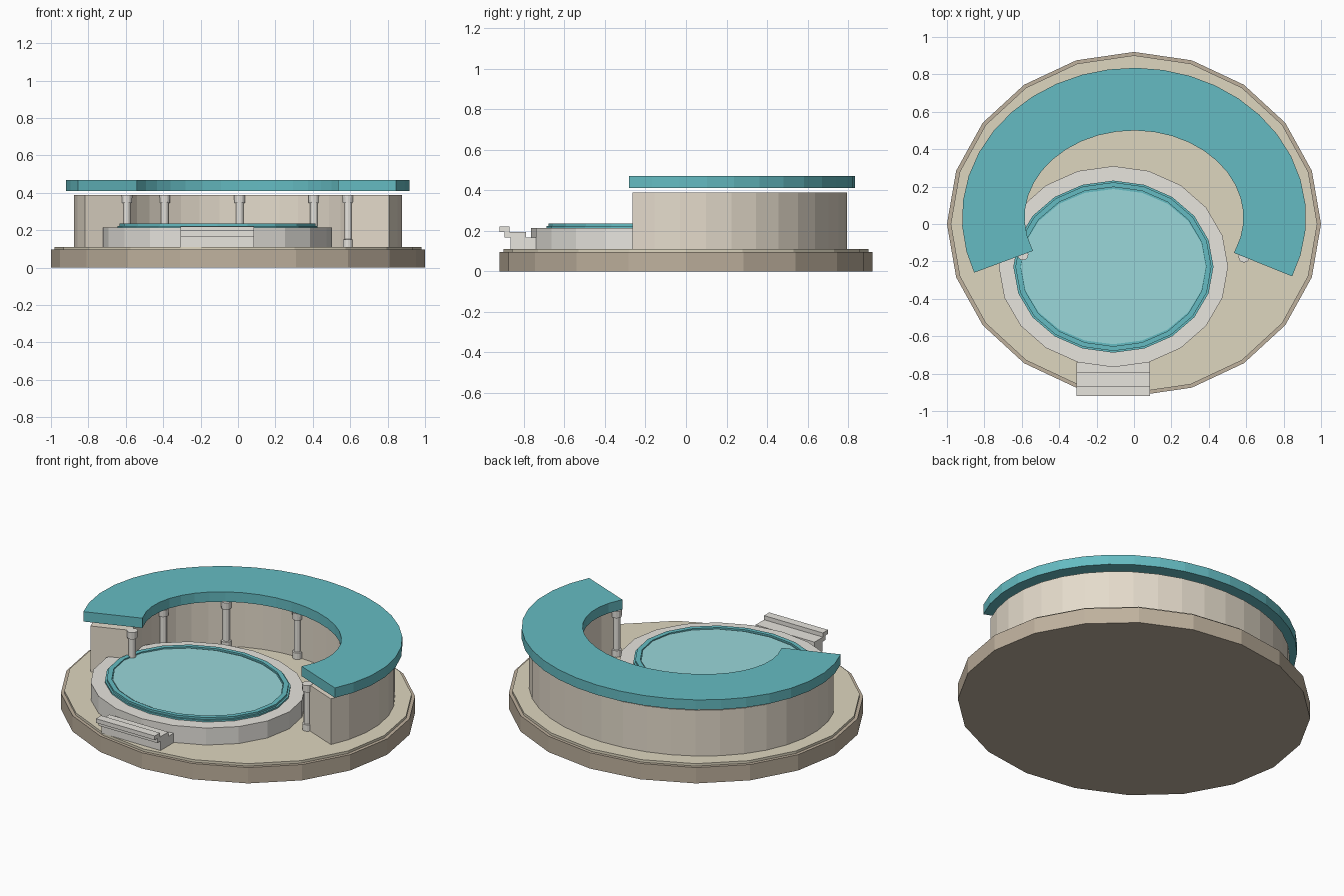
import bpy, bmesh, math
from mathutils import Vector

if "Cube" in bpy.data.objects:
    bpy.data.objects.remove(bpy.data.objects["Cube"])


def material(name, rgb):
    m = bpy.data.materials.new(name)
    m.diffuse_color = (*rgb, 1)
    m.use_nodes = True
    m.node_tree.nodes["Principled BSDF"].inputs["Base Color"].default_value = m.diffuse_color
    return m


STONE = material("brown_stone", (0.52, 0.44, 0.34))
SAND = material("sand", (0.73, 0.67, 0.52))
WALL = material("beige_wall", (0.78, 0.71, 0.60))
TEAL = material("teal", (0.13, 0.50, 0.54))
WATER = material("water", (0.32, 0.68, 0.70))
PALE = material("pale_stone", (0.80, 0.78, 0.73))


def make(name, verts, faces, mat):
    me = bpy.data.meshes.new(name)
    me.from_pydata(verts, [], faces)
    bm = bmesh.new()
    bm.from_mesh(me)
    bmesh.ops.recalc_face_normals(bm, faces=bm.faces)
    bm.to_mesh(me)
    bm.free()
    me.materials.append(mat)
    ob = bpy.data.objects.new(name, me)
    bpy.context.collection.objects.link(ob)
    return ob


def lathe(name, profile, mat, centre=(0, 0), squash=1.0, sides=20):
    """Capped stack of elliptical rings from (radius, z) pairs."""
    verts, faces = [], []
    for r, z in profile:
        for i in range(sides):
            a = math.tau * i / sides
            verts.append((centre[0] + r * math.cos(a),
                          centre[1] + r * squash * math.sin(a), z))
    for k in range(len(profile) - 1):
        for i in range(sides):
            j = (i + 1) % sides
            b = k * sides
            faces.append((b + i, b + j, b + sides + j, b + sides + i))
    faces.append(tuple(range(sides)))
    faces.append(tuple(range((len(profile) - 1) * sides, len(profile) * sides)))
    return make(name, verts, faces, mat)


# Horseshoe centre line: elliptical arc open to the front
A0, A1, STEPS = -23.5, 202.0, 24


def arc_point(t):
    a = math.radians(A0 + (A1 - A0) * t)
    return Vector((0.7525 * math.cos(a), 0.035 + 0.6325 * math.sin(a)))


def arc_offset(t, d):
    s = 1 / STEPS
    tan = (arc_point(min(1, t + s)) - arc_point(max(0, t - s))).normalized()
    return arc_point(t) + d * Vector((tan.y, -tan.x))


def horseshoe(name, d_in, d_out, z0, z1, mat):
    verts, faces = [], []
    for i in range(STEPS + 1):
        p, q = arc_offset(i / STEPS, d_in), arc_offset(i / STEPS, d_out)
        verts += [(*p, z0), (*q, z0), (*q, z1), (*p, z1)]
    for i in range(STEPS):
        for k in range(4):
            m = (k + 1) % 4
            faces.append((4 * i + k, 4 * i + m, 4 * i + 4 + m, 4 * i + 4 + k))
    n = 4 * STEPS
    faces += [(0, 1, 2, 3), (n, n + 1, n + 2, n + 3)]
    return make(name, verts, faces, mat)


def box(name, x0, x1, y0, y1, z0, z1, mat):
    verts = [(x, y, z) for z in (z0, z1)
             for x, y in ((x0, y0), (x1, y0), (x1, y1), (x0, y1))]
    faces = [(0, 1, 2, 3), (4, 5, 6, 7)]
    faces += [(i, (i + 1) % 4, (i + 1) % 4 + 4, i + 4) for i in range(4)]
    return make(name, verts, faces, mat)


# Ground plinth and sandy top
lathe("plinth", [(1.0, 0), (1.0, 0.096)], STONE, squash=0.92)
lathe("courtyard_floor", [(0.98, 0.09), (0.98, 0.111)], SAND, squash=0.92)

# Curved wall with a floating roof slab
horseshoe("curved_wall", -0.105, 0.127, 0.108, 0.388, WALL)
horseshoe("curved_roof", -0.1675, 0.1675, 0.41, 0.47, TEAL)

# Columns along the inner side of the wall
for i in range(7):
    c = arc_offset(i / 6, -0.11)
    lathe(f"column_{i + 1}",
          [(0.028, 0.11), (0.028, 0.15), (0.02, 0.152), (0.02, 0.345),
           (0.028, 0.347), (0.03, 0.389)], PALE, centre=c, sides=12)

# Round pool: surround, stepped rim, water
POOL = (-0.11, -0.228)
lathe("pool_surround", [(0.613, 0.108), (0.613, 0.214)], PALE, POOL, 0.877)
lathe("pool_rim", [(0.535, 0.21), (0.535, 0.224), (0.524, 0.224), (0.524, 0.236),
                   (0.495, 0.236), (0.495, 0.226)], TEAL, POOL, 0.86)
lathe("pool_water", [(0.494, 0.215), (0.494, 0.230)], WATER, POOL, 0.84)

# Front steps, stacked slabs leaning outward
for i, (y0, y1, z0, z1) in enumerate([
        (-0.865, -0.74, 0.11, 0.14), (-0.865, -0.74, 0.14, 0.168),
        (-0.895, -0.79, 0.168, 0.195), (-0.92, -0.87, 0.195, 0.22)]):
    box(f"front_step_{i + 1}", -0.308, 0.086, y0, y1, z0, z1, PALE)
